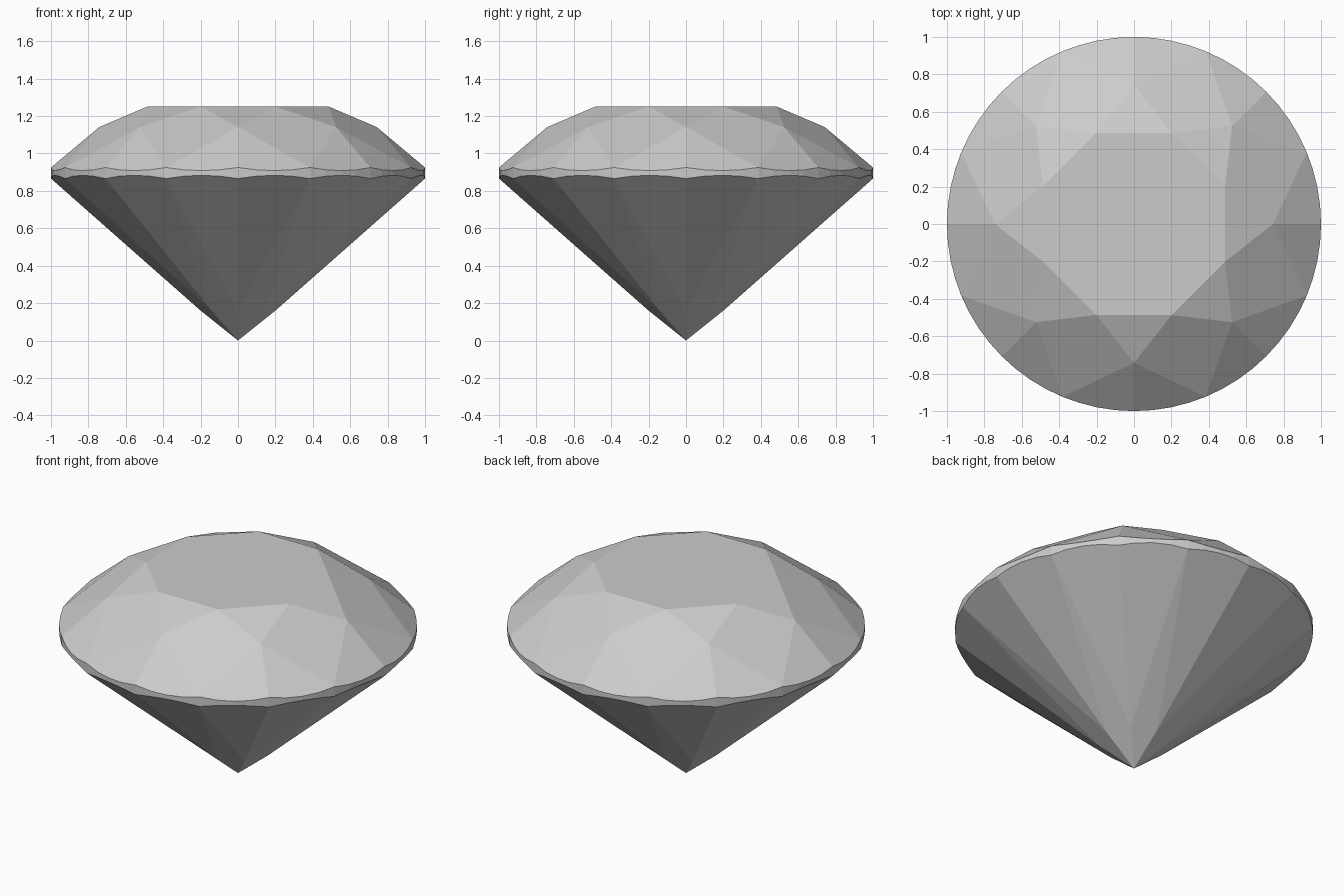
import bpy, bmesh
from math import sin, cos, radians
from mathutils import Vector
from mathutils.geometry import normal

if "Cube" in bpy.data.objects:
    bpy.data.objects.remove(bpy.data.objects["Cube"])

SEG = 64                      # girdle segments, 4 per facet
TABLE_R, TABLE_Z = 0.527, 1.25
MID_R, TOP_Z = 0.742, 0.925   # crown mid points, upper girdle peaks
LOW_R, BOT_Z = 0.2, 0.866     # pavilion side points, lower girdle dips
C = cos(radians(22.5))


def polar(r, deg, z):
    a = radians(deg)
    return Vector((r * cos(a), r * sin(a), z))


# Heights that keep the main kite facets flat
mid_z = TABLE_Z - (MID_R * C - TABLE_R) * (TABLE_Z - TOP_Z) / (1 - TABLE_R)
low_z = BOT_Z * LOW_R * C

bm = bmesh.new()
table = [bm.verts.new(polar(TABLE_R, 22.5 + 45 * i, TABLE_Z)) for i in range(8)]
mid = [bm.verts.new(polar(MID_R, 45 * i, mid_z)) for i in range(8)]
low = [bm.verts.new(polar(LOW_R, 45 * i, low_z)) for i in range(8)]
tip = bm.verts.new((0, 0, 0))


def girdle_edge(apexes, z):
    """Scalloped rim where the small facet planes meet the round girdle."""
    ring = []
    for k in range(SEG):
        f = k // 4
        apex = apexes[((f + 1) // 2) % 8].co
        n = normal(apex, polar(1, 22.5 * f, z), polar(1, 22.5 * (f + 1), z))
        p = polar(1, 360 * k / SEG, 0)
        p.z = (n.dot(apex) - n.x * p.x - n.y * p.y) / n.z
        ring.append(bm.verts.new(p))
    return ring


upper, lower = girdle_edge(mid, TOP_Z), girdle_edge(low, BOT_Z)

# Table, star facets and main kites
bm.faces.new(table)
for i in range(8):
    j, g = (i + 1) % 8, 8 * i + 4
    bm.faces.new((table[i - 1], mid[i], table[i]))
    bm.faces.new((table[i], mid[i], upper[g], mid[j]))
    bm.faces.new((tip, low[j], lower[g], low[i]))

# Girdle facets above and below the rim
for f in range(16):
    a = ((f + 1) // 2) % 8
    arc = [(4 * f + s) % SEG for s in range(5)]
    bm.faces.new([mid[a]] + [upper[k] for k in arc])
    bm.faces.new([low[a]] + [lower[k] for k in reversed(arc)])

# Girdle band
for k in range(SEG):
    m = (k + 1) % SEG
    bm.faces.new((lower[k], lower[m], upper[m], upper[k]))

bmesh.ops.recalc_face_normals(bm, faces=bm.faces)
mesh = bpy.data.meshes.new("cut_gemstone")
bm.to_mesh(mesh)
bm.free()
bpy.context.collection.objects.link(bpy.data.objects.new("cut_gemstone", mesh))
